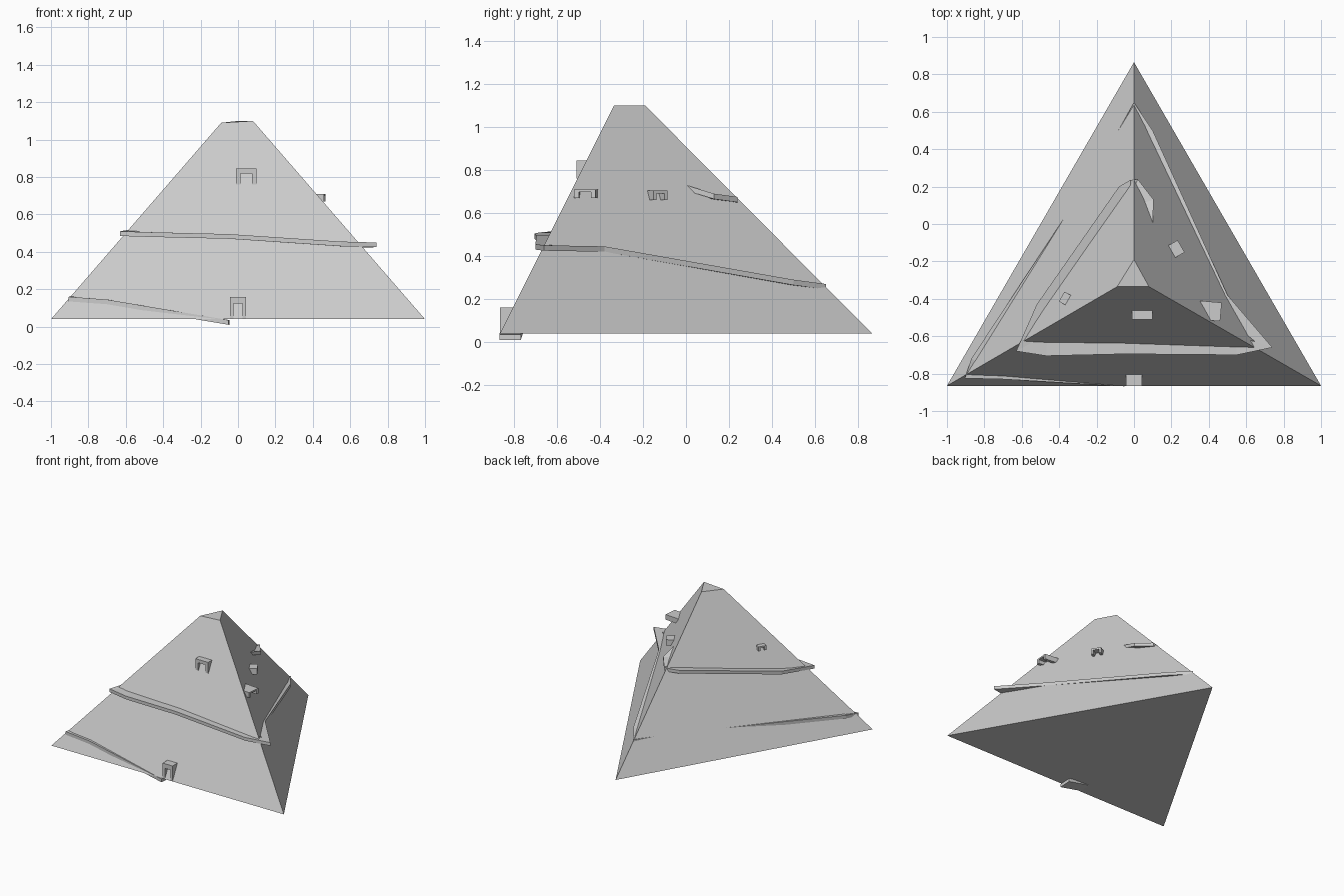
import bpy, bmesh
from math import radians
from mathutils import Vector, Matrix

if "Cube" in bpy.data.objects:
    bpy.data.objects.remove(bpy.data.objects["Cube"])


def make(name, bm):
    bmesh.ops.recalc_face_normals(bm, faces=bm.faces)
    me = bpy.data.meshes.new(name)
    bm.to_mesh(me)
    bm.free()
    ob = bpy.data.objects.new(name, me)
    bpy.context.collection.objects.link(ob)
    return ob


def loft(name, rings):
    """Closed solid through a list of equal-sized rings."""
    bm = bmesh.new()
    vs = [[bm.verts.new(p) for p in r] for r in rings]
    n = len(rings[0])
    for a, b in zip(vs, vs[1:]):
        for i in range(n):
            j = (i + 1) % n
            bm.faces.new((a[i], a[j], b[j], b[i]))
    bm.faces.new(vs[0])
    bm.faces.new(vs[-1])
    return make(name, bm)


# three-sided mountain with a cut-off peak
loft("mountain", [
    [(-1, -.865, .04), (1, -.865, .04), (0, .865, .04)],
    [(-.09, -.335, 1.09), (.08, -.335, 1.10), (0, -.19, 1.10)]])

# winding path: outer edge points (x, y, top z), descending round the slopes
edge = [Vector(p) for p in [
    (.10, 0, .73), (.105, .13, .69), (.02, .24, .675), (-.02, .235, .67),
    (-.08, .20, .66), (-.52, -.43, .53), (-.63, -.68, .51),
    (-.47, -.705, .505), (-.05, -.695, .495), (.55, -.70, .455),
    (.74, -.66, .45), (.50, -.38, .445), (.10, .50, .29), (0, .65, .27),
    (-.19, .31, .25), (-.87, -.72, .17), (-.905, -.825, .16),
    (-.70, -.83, .145), (-.05, -.868, .035)]]
THICK, WIDTH = .025, .10
rings = []
for i, p in enumerate(edge):
    # inward direction is the average of the left normals on both sides
    n = Vector((0, 0, 0))
    for a, b in ((i - 1, i), (i, i + 1)):
        if a >= 0 and b < len(edge):
            d = edge[b] - edge[a]
            n += Vector((-d.y, d.x, 0)).normalized()
    q = p + n.normalized() * WIDTH
    down = Vector((0, 0, -THICK))
    rings.append([p, q, q + down, p + down])
loft("winding_path", rings)


# cave entrances: two posts under a lintel, set into the slope
def entrance(name, x, y, z, w, h, depth, turn):
    bm = bmesh.new()
    t = w * .22
    blocks = [((-(w - t) / 2, 0, h * .35), (t, depth, h * .7)),
              ((w - t) / 2 and ((w - t) / 2, 0, h * .35), (t, depth, h * .7)),
              ((0, 0, h * .85), (w, depth, h * .3))]
    for c, s in blocks:
        bmesh.ops.create_cube(bm, size=1,
                              matrix=Matrix.Translation(c) @ Matrix.Diagonal((*s, 1)))
    ob = make(name, bm)
    ob.location = (x, y, z)
    ob.rotation_euler.z = radians(turn)


entrance("upper_entrance", .045, -.475, .76, .11, .085, .07, 0)
entrance("lower_entrance", 0, -.825, .04, .085, .12, .08, 0)
entrance("right_entrance", .215, -.14, .66, .075, .045, .085, 120)
entrance("corner_entrance", .405, -.465, .67, .10, .04, .12, 85)
entrance("left_entrance", -.365, -.40, .67, .06, .035, .05, 240)
